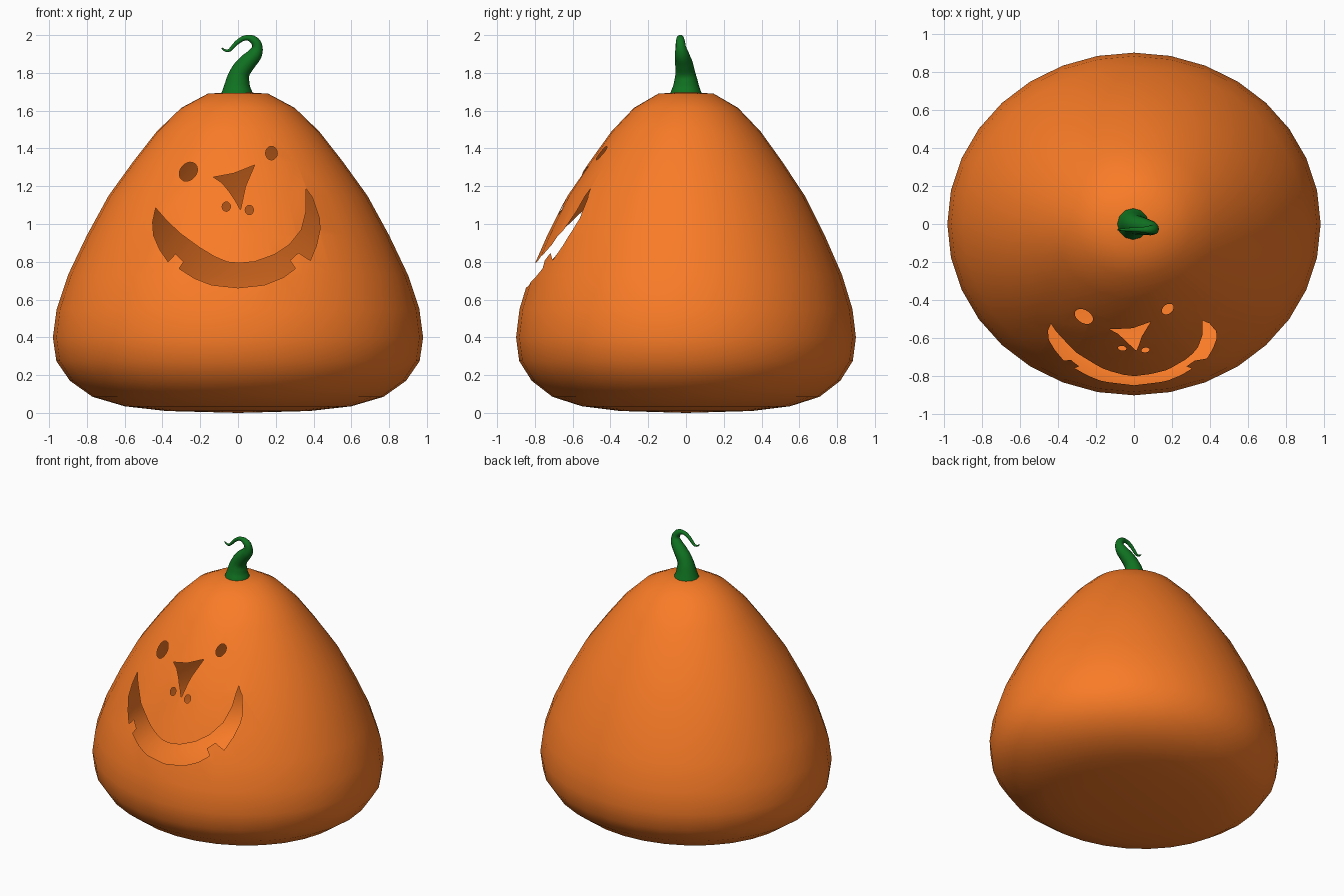
import bpy, bmesh, math
from mathutils import Vector

if "Cube" in bpy.data.objects:
    bpy.data.objects.remove(bpy.data.objects["Cube"])


def material(name, rgb):
    m = bpy.data.materials.new(name)
    m.diffuse_color = (*rgb, 1)
    m.use_nodes = True
    m.node_tree.nodes["Principled BSDF"].inputs["Base Color"].default_value = m.diffuse_color
    return m


def mesh_object(name, bm):
    me = bpy.data.meshes.new(name)
    bmesh.ops.recalc_face_normals(bm, faces=bm.faces)
    bm.to_mesh(me)
    bm.free()
    ob = bpy.data.objects.new(name, me)
    bpy.context.collection.objects.link(ob)
    return ob


def ellipse(cx, cz, a, b, tilt=0, n=20):
    t = math.radians(tilt)
    pts = []
    for i in range(n):
        u = 2 * math.pi * i / n
        x, z = a * math.cos(u), b * math.sin(u)
        pts.append((cx + x * math.cos(t) - z * math.sin(t),
                    cz + x * math.sin(t) + z * math.cos(t)))
    return pts


# Pumpkin shell: slightly oval lathe of 32 sides
PROFILE = [(0.16, 1.69), (0.30, 1.615), (0.43, 1.49), (0.555, 1.33), (0.685, 1.15),
           (0.80, 0.94), (0.90, 0.73), (0.96, 0.55), (0.98, 0.40), (0.962, 0.275),
           (0.89, 0.17), (0.77, 0.085), (0.60, 0.035), (0.38, 0.01)]
SIDES, OVAL = 32, 0.918
bm = bmesh.new()
rings = [[bm.verts.new((r * math.cos(2 * math.pi * i / SIDES),
                        r * OVAL * math.sin(2 * math.pi * i / SIDES), z))
          for i in range(SIDES)] for r, z in PROFILE]
top, bottom = bm.verts.new((0, 0, 1.70)), bm.verts.new((0, 0, 0))
for i in range(SIDES):
    j = (i + 1) % SIDES
    for a, b in zip(rings, rings[1:]):
        bm.faces.new((a[i], a[j], b[j], b[i]))
    bm.faces.new((top, rings[0][j], rings[0][i]))
    bm.faces.new((bottom, rings[-1][i], rings[-1][j]))
for f in bm.faces:
    f.smooth = True
pumpkin = mesh_object("pumpkin_shell", bm)
pumpkin.data.materials.append(material("orange", (0.95, 0.2, 0.02)))

# Face openings as outlines in x, z
NOSE = [(-0.13, 1.248), (-0.023, 1.268), (0.088, 1.312), (0.04, 1.20), (0.013, 1.074),
        (-0.012, 1.12), (-0.045, 1.17), (-0.087, 1.22)]
MOUTH = [(-0.436, 1.085), (-0.388, 1.03), (-0.31, 0.953), (-0.203, 0.875), (-0.124, 0.827),
         (-0.055, 0.798), (0.008, 0.793), (0.087, 0.80), (0.193, 0.838), (0.272, 0.89),
         (0.336, 0.97), (0.36, 1.065), (0.36, 1.187), (0.394, 1.14), (0.431, 1.03),
         (0.434, 0.97), (0.415, 0.885), (0.383, 0.807), (0.32, 0.848), (0.275, 0.807),
         (0.304, 0.764), (0.24, 0.717), (0.14, 0.677), (0, 0.662), (-0.14, 0.677),
         (-0.23, 0.712), (-0.312, 0.764), (-0.288, 0.80), (-0.33, 0.843), (-0.37, 0.80),
         (-0.415, 0.865), (-0.447, 0.94), (-0.452, 1.01)]
OUTLINES = [NOSE, MOUTH,
            ellipse(-0.263, 1.277, 0.055, 0.043, 50), ellipse(0.177, 1.375, 0.031, 0.036),
            ellipse(-0.062, 1.092, 0.022, 0.025), ellipse(0.06, 1.074, 0.022, 0.025)]
bm = bmesh.new()
for outline in OUTLINES:
    f = bm.faces.new([bm.verts.new((x, -1.2, z)) for x, z in outline])
    ext = bmesh.ops.extrude_face_region(bm, geom=[f], use_keep_orig=True)
    bmesh.ops.translate(bm, vec=(0, 1.1, 0),
                        verts=[v for v in ext["geom"] if isinstance(v, bmesh.types.BMVert)])
cutter = mesh_object("face_cutter", bm)
cutter.hide_render = True

# Carve, then drop the cut walls so the shell stays thin and hollow
mod = pumpkin.modifiers.new("carve", 'BOOLEAN')
mod.object, mod.operation, mod.solver = cutter, 'DIFFERENCE', 'EXACT'
bpy.context.view_layer.objects.active = pumpkin
bpy.ops.object.modifier_apply(modifier=mod.name)
bpy.data.objects.remove(cutter)
bm = bmesh.new()
bm.from_mesh(pumpkin.data)
walls = []
for f in bm.faces:
    c, ny = f.calc_center_median(), abs(f.normal.y)
    if c.y < -0.05 and abs(c.x) < 0.46 and 0.6 < c.z < 1.42 and (ny < 0.01 or ny > 0.999):
        walls.append(f)
bmesh.ops.delete(bm, geom=walls, context='FACES')
bm.to_mesh(pumpkin.data)
bm.free()

# Curling stem: x, y, z, radius along the path
STEM = [(-0.005, 0, 1.685, 0.085), (-0.003, 0, 1.74, 0.066), (0.01, -0.004, 1.80, 0.052),
        (0.05, -0.012, 1.855, 0.046), (0.09, -0.022, 1.90, 0.038), (0.102, -0.028, 1.94, 0.027),
        (0.085, -0.03, 1.972, 0.023), (0.045, -0.03, 1.986, 0.014), (0.0, -0.03, 1.965, 0.012),
        (-0.03, -0.03, 1.935, 0.010), (-0.05, -0.03, 1.918, 0.008), (-0.07, -0.03, 1.92, 0.006),
        (-0.086, -0.03, 1.932, 0.003)]
cu = bpy.data.curves.new("stem", 'CURVE')
cu.dimensions, cu.bevel_depth, cu.bevel_resolution = '3D', 1.0, 4
cu.resolution_u, cu.use_fill_caps = 4, True
sp = cu.splines.new('BEZIER')
sp.bezier_points.add(len(STEM) - 1)
for p, (x, y, z, r) in zip(sp.bezier_points, STEM):
    p.co, p.radius = Vector((x, y, z)), r
    p.handle_left_type = p.handle_right_type = 'AUTO'
stem = bpy.data.objects.new("stem", cu)
bpy.context.collection.objects.link(stem)
cu.materials.append(material("green", (0.005, 0.17, 0.015)))
bpy.ops.object.select_all(action='DESELECT')
stem.select_set(True)
bpy.context.view_layer.objects.active = stem
bpy.ops.object.convert(target='MESH')
bpy.ops.object.shade_smooth_by_angle(angle=math.radians(50))
